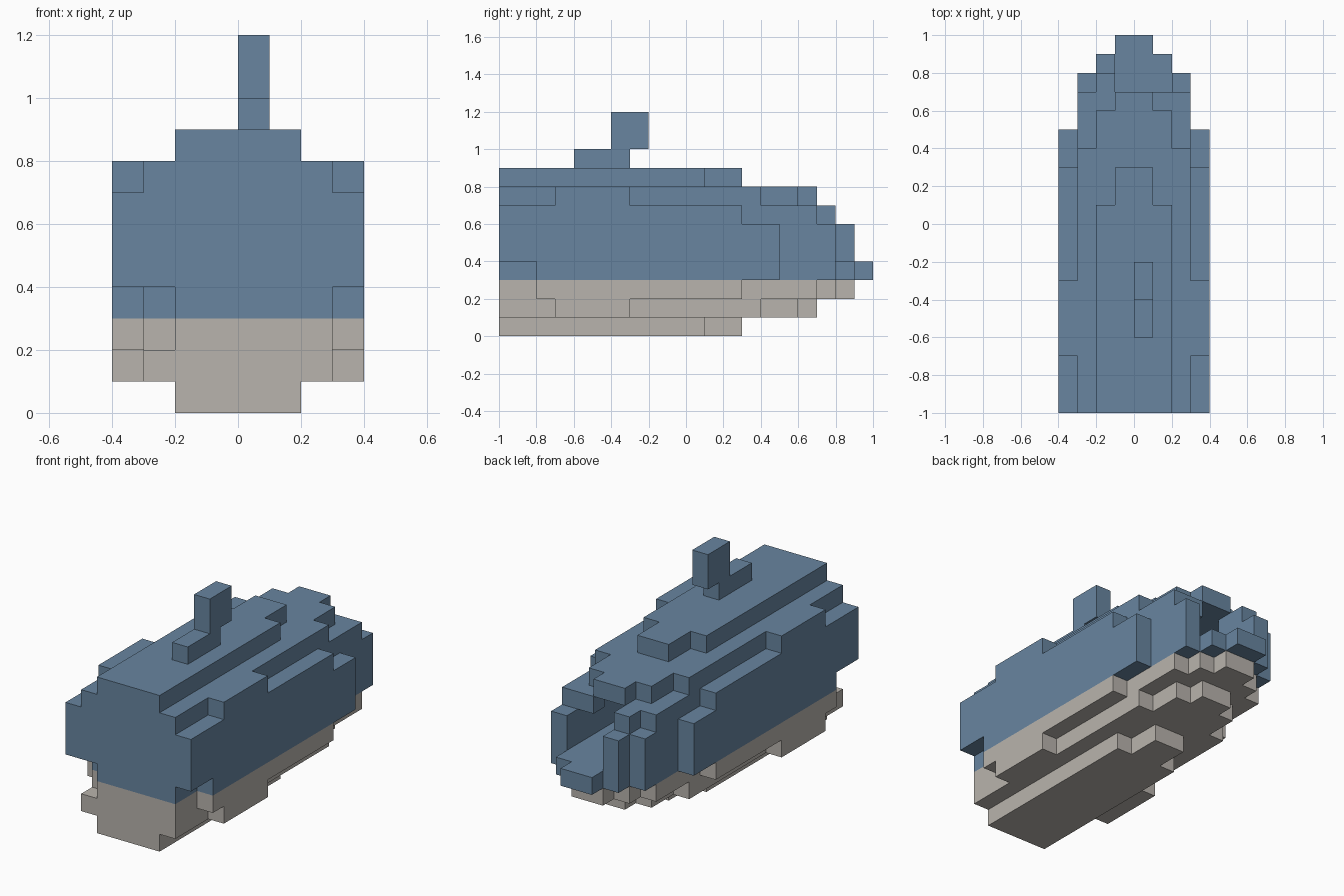
import bpy, bmesh
from mathutils import Vector

if "Cube" in bpy.data.objects:
    bpy.data.objects.remove(bpy.data.objects["Cube"], do_unlink=True)

STEP = 0.1


def flat_material(name, rgb):
    mat = bpy.data.materials.new(name)
    mat.use_nodes = True
    mat.diffuse_color = (*rgb, 1)
    bsdf = mat.node_tree.nodes["Principled BSDF"]
    bsdf.inputs["Base Color"].default_value = (*rgb, 1)
    bsdf.inputs["Roughness"].default_value = 0.8
    return mat


blue = flat_material("steel blue", (0.138, 0.235, 0.352))
beige = flat_material("warm beige", (0.485, 0.456, 0.418))


def block(x0, x1, y0, y1, z0, z1):
    """Cells of a box, in grid steps."""
    return {(x, y, z) for x in range(x0, x1) for y in range(y0, y1) for z in range(z0, z1)}


def band(half, y0, y1, z0, z1):
    """Box centred across the hull."""
    return block(-half, half, y0, y1, z0, z1)


def build(name, cells, paint_line):
    """Skin the cells with outer faces, then merge coplanar ones."""
    bm = bmesh.new()
    corners = {}

    def vert(p):
        key = tuple(round(v) for v in p)
        if key not in corners:
            corners[key] = bm.verts.new(Vector(key) * STEP)
        return corners[key]

    for cell in sorted(cells):
        for axis in range(3):
            for side in (0, 1):
                near = list(cell)
                near[axis] += 2 * side - 1
                if tuple(near) in cells:
                    continue
                base = Vector(cell)
                base[axis] += side
                u, v = Vector((0, 0, 0)), Vector((0, 0, 0))
                u[(axis + 1) % 3] = v[(axis + 2) % 3] = 1
                loop = [base, base + u, base + u + v, base + v]
                if side == 0:
                    loop.reverse()
                face = bm.faces.new([vert(p) for p in loop])
                face.material_index = 1 if cell[2] < paint_line else 0
    bmesh.ops.dissolve_limit(bm, angle_limit=0.01, verts=bm.verts[:],
                             edges=bm.edges[:], delimit={'MATERIAL'})
    mesh = bpy.data.meshes.new(name)
    bm.to_mesh(mesh)
    bm.free()
    mesh.materials.append(blue)
    mesh.materials.append(beige)
    obj = bpy.data.objects.new(name, mesh)
    bpy.context.collection.objects.link(obj)


# Hull layers, mirrored about mid height: (bottom, top, reach of each half width)
LAYERS = [
    ((0, 8), {2: 1, 1: 3}),
    ((1, 7), {3: 4, 2: 6, 1: 7}),
    ((2, 6), {4: 3, 3: 7, 2: 8, 1: 9}),
    ((3, 4, 5), {4: 5, 3: 8, 2: 9, 1: 10}),
]
hull = set()
for levels, reach in LAYERS:
    for z in levels:
        for half, end in reach.items():
            hull |= band(half, -10, end, z, z + 1)

# Side fenders above and below
for z in (1, 7):
    hull |= band(4, -7, -3, z, z + 1)

# Notches at the lower front corners
hull -= block(-4, -3, -10, -8, 0, 4) | block(3, 4, -10, -8, 0, 4)
hull -= block(-3, -2, -10, -9, 2, 4)

# Open window at the back and the hollow behind it
hull -= block(-1, 2, 7, 10, 4, 7)
hull -= block(-1, 2, 6, 7, 4, 6) | block(-1, 1, 6, 7, 6, 7)
hull -= band(2, -2, 6, 4, 7)

build("hull", hull, 3)

# Stepped mast on the roof
build("roof_mast", block(0, 1, -6, -3, 9, 10) | block(0, 1, -4, -2, 10, 12), 0)
